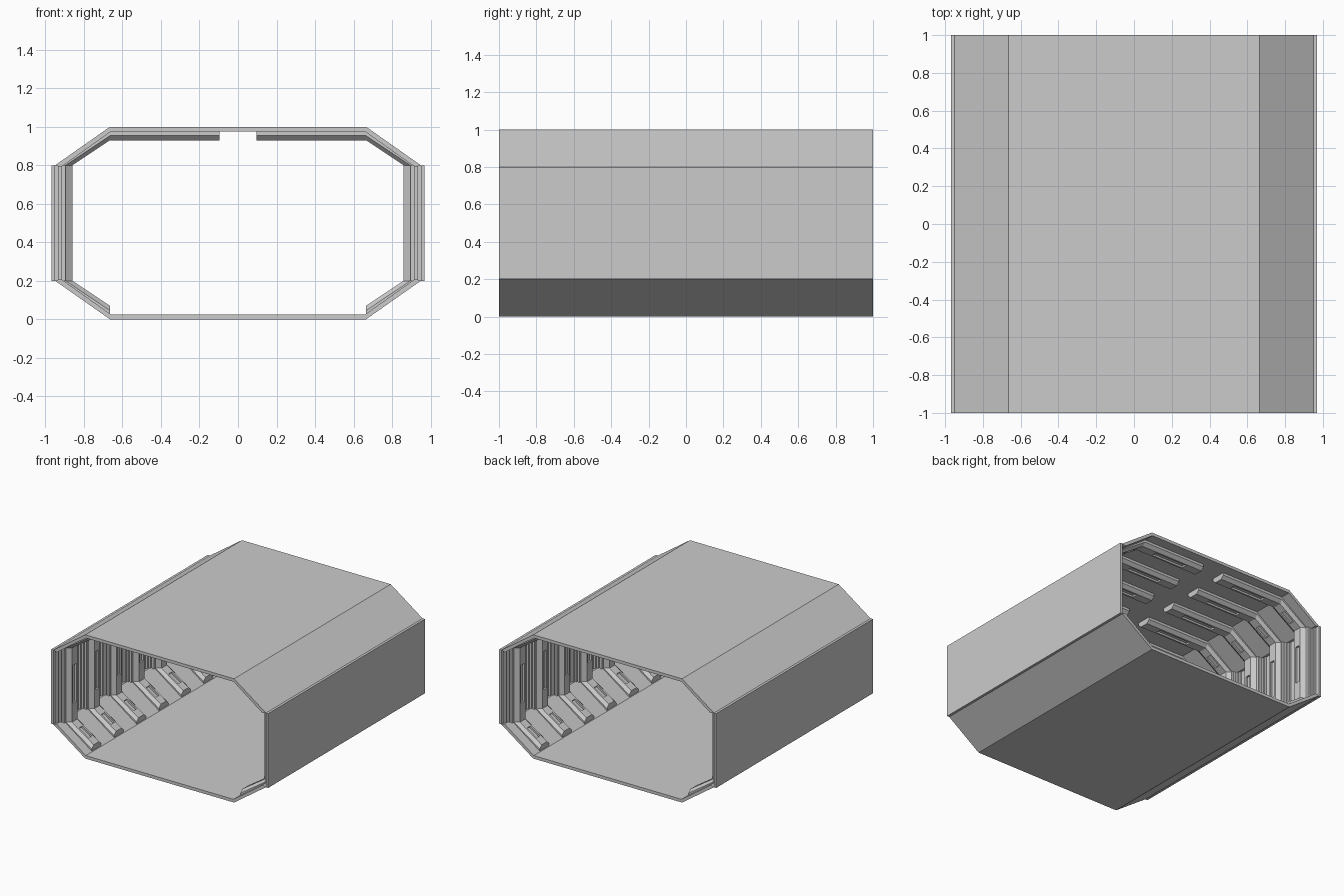
import bpy, bmesh
from mathutils import Vector

if "Cube" in bpy.data.objects:
    bpy.data.objects.remove(bpy.data.objects["Cube"])

BAYS = 7
PITCH = 2 / BAYS


def finish(name, bm):
    bmesh.ops.remove_doubles(bm, verts=bm.verts, dist=1e-5)
    bmesh.ops.recalc_face_normals(bm, faces=bm.faces)
    me = bpy.data.meshes.new(name)
    bm.to_mesh(me)
    bm.free()
    ob = bpy.data.objects.new(name, me)
    bpy.context.collection.objects.link(ob)
    return ob


def strip(name, outer, inner):
    """Band between two matching x,z polylines, extruded along the corridor."""
    bm = bmesh.new()
    rings = [[bm.verts.new((x, y, z)) for (x, z), y in
              ((o, -1), (i, -1), (i, 1), (o, 1))] for o, i in zip(outer, inner)]
    for a, b in zip(rings, rings[1:]):
        for k in range(4):
            n = (k + 1) % 4
            bm.faces.new((a[k], a[n], b[n], b[k]))
    bm.faces.new(rings[0])
    bm.faces.new(rings[-1])
    return finish(name, bm)


def mirrored(pts):
    return pts + [(-x, z) for x, z in reversed(pts)]


# Roof and floor shells with chamfered edges
strip("roof_shell", mirrored([(.95, .80), (.665, 1.0)]),
      mirrored([(.92, .79), (.66, .975)]))
strip("floor_shell", mirrored([(.95, .20), (.665, 0)]),
      mirrored([(.92, .21), (.66, .025)]))


# Side walls, stepped inward around every rib
def side_wall(name, s):
    steps = [(.125, .95), (.11, .932), (.095, .915), (.08, .897)]
    pts = [(.97, -1), (.95, -1)]
    for i in range(BAYS):
        c = -1 + (i + .5) * PITCH
        x = .95
        for d, nx in steps:
            pts += [(x, c - d), (nx, c - d)] if nx != x else []
            x = nx
        for d, nx in reversed(steps[1:]):
            px = steps[[q[0] for q in steps].index(d) - 1][1]
            pts += [(nx, c + d), (px, c + d)]
    pts += [(.95, 1), (.97, 1)]
    bm = bmesh.new()
    f = bm.faces.new([bm.verts.new((s * x, y, .20)) for x, y in pts])
    ext = bmesh.ops.extrude_face_region(bm, geom=[f], use_keep_orig=True)
    bmesh.ops.translate(bm, vec=(0, 0, .60),
                        verts=[g for g in ext["geom"] if isinstance(g, bmesh.types.BMVert)])
    return finish(name, bm)


side_wall("right_wall", 1)
side_wall("left_wall", -1)

# Rib path: root on the shell, crown facing the corridor
ROOT = [(.095, .98), (.66, .98), (.93, .80), (.93, .20), (.665, .02)]
CROWN = [(.095, .93), (.665, .93), (.86, .80), (.86, .20), (.665, .07)]
# Rib section: offset along y, height from root to crown
SECTION = [(-.06, 0), (-.06, .5), (-.035, 1), (.035, 1), (.06, .5), (.06, 0)]


def rib(name, yc, s):
    stations = []
    for k in range(4):
        for t in (0, .22, .78):
            stations.append((Vector(ROOT[k]).lerp(Vector(ROOT[k + 1]), t),
                             Vector(CROWN[k]).lerp(Vector(CROWN[k + 1]), t)))
    stations.append((Vector(ROOT[-1]), Vector(CROWN[-1])))
    bm = bmesh.new()
    rings = []
    for r, c in stations:
        ring = []
        for dy, h in SECTION:
            p = r.lerp(c, h)
            ring.append(bm.verts.new((s * p.x, yc + dy, p.y)))
        rings.append(ring)
    slots = []
    n = len(SECTION)
    for j, (a, b) in enumerate(zip(rings, rings[1:])):
        for k in range(n):
            f = bm.faces.new((a[k], a[(k + 1) % n], b[(k + 1) % n], b[k]))
            if k == 2 and j % 3 == 1:
                slots.append(f)
    bm.faces.new(rings[0])
    bm.faces.new(rings[-1])
    bmesh.ops.recalc_face_normals(bm, faces=bm.faces)
    # Recessed slot in the crown of each rib segment
    bmesh.ops.inset_individual(bm, faces=slots, thickness=.02, depth=0)
    ext = bmesh.ops.extrude_discrete_faces(bm, faces=slots)
    for f in ext["faces"]:
        bmesh.ops.translate(bm, vec=f.normal * -.015, verts=f.verts)
    return finish(name, bm)


for i in range(BAYS):
    y = -1 + (i + .5) * PITCH
    rib(f"right_rib_{i + 1}", y, 1)
    rib(f"left_rib_{i + 1}", y, -1)
